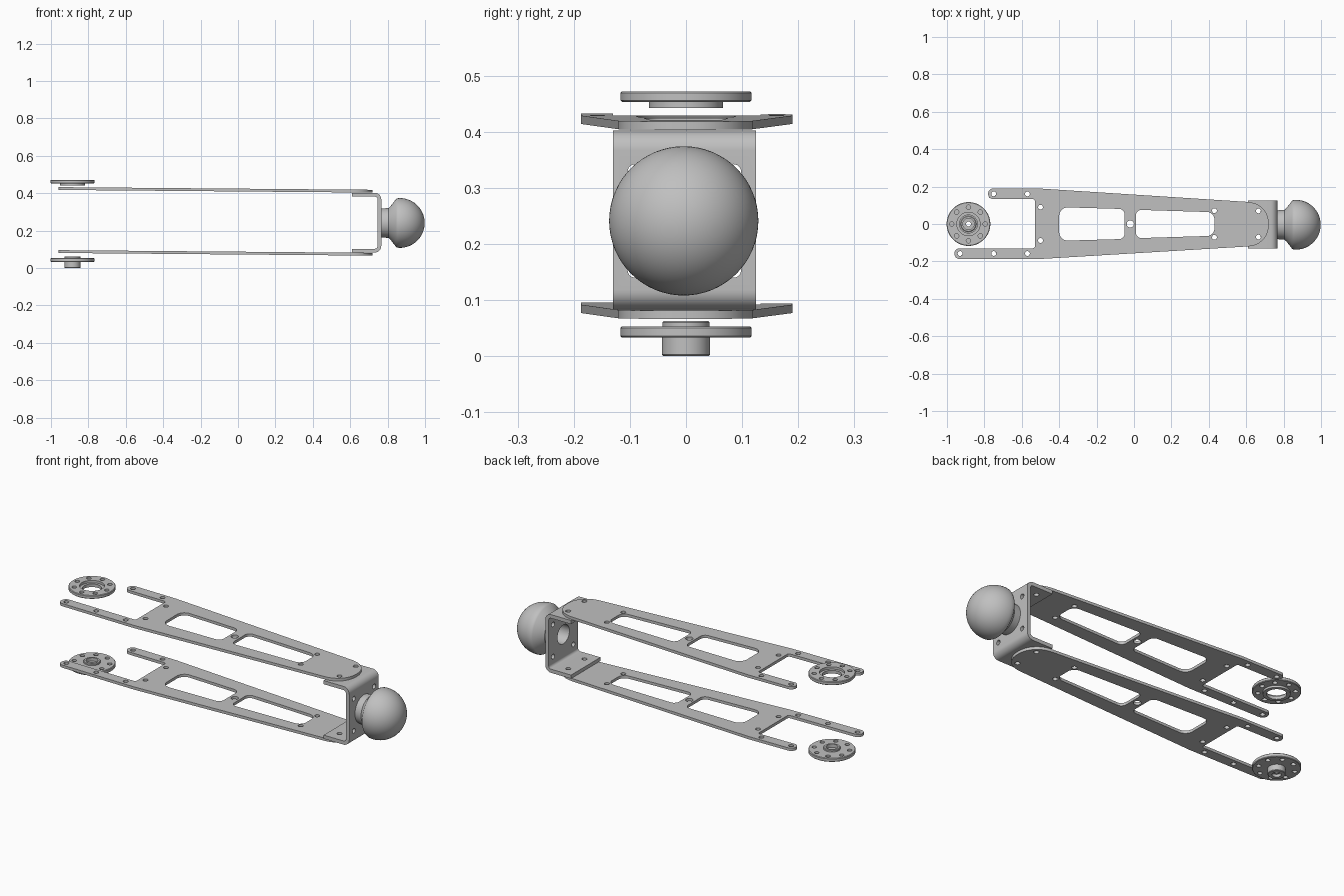
import bpy, bmesh
from math import pi, sin, cos, tan
from mathutils import Matrix, Vector

if "Cube" in bpy.data.objects:
    bpy.data.objects.remove(bpy.data.objects["Cube"])

GREY = (0.527, 0.527, 0.527, 1)
metal = bpy.data.materials.new("grey_metal")
metal.use_nodes = True
metal.diffuse_color = GREY
metal.node_tree.nodes["Principled BSDF"].inputs["Base Color"].default_value = GREY


def add_object(name, mesh):
    obj = bpy.data.objects.new(name, mesh)
    bpy.context.collection.objects.link(obj)
    return obj


def evaluated_mesh(obj):
    bpy.context.view_layer.update()
    graph = bpy.context.evaluated_depsgraph_get()
    return bpy.data.meshes.new_from_object(obj.evaluated_get(graph))


def finish(obj):
    obj.data.materials.clear()
    obj.data.materials.append(metal)
    bpy.ops.object.select_all(action='DESELECT')
    obj.select_set(True)
    bpy.context.view_layer.objects.active = obj
    bpy.ops.object.shade_smooth_by_angle(angle=pi / 6)


def rounded(corners, steps=10):
    """Outline from (x, y, radius) corners."""
    points = []
    for i, (x, y, r) in enumerate(corners):
        p = Vector((x, y))
        a = (Vector(corners[i - 1][:2]) - p).normalized()
        b = (Vector(corners[(i + 1) % len(corners)][:2]) - p).normalized()
        half = a.angle(b) / 2
        centre = p + (a + b).normalized() * r / sin(half)
        # unit directions from the arc centre to its two ends
        start = (p + a * r / tan(half) - centre) / r
        end = (p + b * r / tan(half) - centre) / r
        sweep = pi - 2 * half
        for k in range(steps + 1):
            t = k / steps
            way = start * sin((1 - t) * sweep) + end * sin(t * sweep)
            points.append(centre + way * r / sin(sweep))
    return points


def circle(x, y, r, n=20):
    return [(x + r * cos(2 * pi * k / n), y + r * sin(2 * pi * k / n)) for k in range(n)]


def flat_part(name, outlines, thickness, matrix):
    """Extruded sheet; outlines after the first become holes."""
    curve = bpy.data.curves.new(name, 'CURVE')
    curve.dimensions, curve.fill_mode, curve.extrude = '2D', 'BOTH', thickness / 2
    for outline in outlines:
        spline = curve.splines.new('POLY')
        spline.points.add(len(outline) - 1)
        for point, co in zip(spline.points, outline):
            point.co = (co[0], co[1], 0, 1)
        spline.use_cyclic_u = True
    temp = add_object(name + "_outline", curve)
    mesh = evaluated_mesh(temp)
    bpy.data.objects.remove(temp)
    bm = bmesh.new()
    bm.from_mesh(mesh)
    bmesh.ops.remove_doubles(bm, verts=bm.verts, dist=1e-5)
    bmesh.ops.recalc_face_normals(bm, faces=bm.faces)
    bmesh.ops.transform(bm, matrix=matrix, verts=bm.verts)
    bm.to_mesh(mesh)
    bm.free()
    return add_object(name, mesh)


def lathe(name, profile, matrix, closed=False, steps=64):
    """Spin (radius, height) points about the local z axis."""
    bm = bmesh.new()
    verts = [bm.verts.new((r, 0, h)) for r, h in profile]
    edges = [bm.edges.new(pair) for pair in zip(verts, verts[1:])]
    if closed:
        edges.append(bm.edges.new((verts[-1], verts[0])))
    bmesh.ops.spin(bm, geom=verts + edges, axis=(0, 0, 1), cent=(0, 0, 0),
                   angle=2 * pi, steps=steps, use_merge=True)
    bmesh.ops.remove_doubles(bm, verts=bm.verts, dist=1e-5)
    bmesh.ops.recalc_face_normals(bm, faces=bm.faces)
    bmesh.ops.transform(bm, matrix=matrix, verts=bm.verts)
    mesh = bpy.data.meshes.new(name)
    bm.to_mesh(mesh)
    bm.free()
    return add_object(name, mesh)


def drill(obj, holes):
    """Cut (position, radius, depth, axis) cylinders."""
    bm = bmesh.new()
    for position, radius, depth, axis in holes:
        turn = Vector((0, 0, 1)).rotation_difference(Vector(axis)).to_matrix().to_4x4()
        bmesh.ops.create_cone(bm, cap_ends=True, segments=24, radius1=radius, radius2=radius,
                              depth=depth, matrix=Matrix.Translation(position) @ turn)
    mesh = bpy.data.meshes.new("cutter")
    bm.to_mesh(mesh)
    bm.free()
    cutter = add_object("cutter", mesh)
    cutter.hide_render = True
    cut = obj.modifiers.new("holes", 'BOOLEAN')
    cut.operation, cut.solver, cut.object = 'DIFFERENCE', 'EXACT', cutter
    result = evaluated_mesh(obj)
    obj.modifiers.clear()
    obj.data = result
    bpy.data.objects.remove(cutter)


# Two slightly tilted forked arm plates
outline = rounded([
    (-0.96, -0.187, 0.027), (-0.96, -0.13, 0.027), (-0.53, -0.13, 0.012), (-0.53, 0.133, 0.012),
    (-0.78, 0.133, 0.027), (-0.78, 0.19, 0.027), (-0.51, 0.19, 0.1), (0.61, 0.118, 0.05),
    (0.72, 0.1, 0.11), (0.72, -0.105, 0.11), (0.61, -0.12, 0.05), (-0.5, -0.187, 0.1)])
slots = [rounded([(-0.4, -0.09, 0.045), (-0.05, -0.08, 0.03), (-0.05, 0.08, 0.03), (-0.4, 0.09, 0.045)]),
         rounded([(0.01, -0.076, 0.03), (0.43, -0.063, 0.04), (0.43, 0.063, 0.04), (0.01, 0.076, 0.03)])]
screws = [(-0.93, -0.158), (-0.75, 0.161), (-0.75, -0.158), (-0.57, 0.161), (-0.57, -0.158),
          (-0.5, 0.09), (-0.5, -0.088), (0.43, 0.071), (0.43, -0.071), (0.665, 0.07), (0.665, -0.07)]
holes = [circle(x, y, 0.013) for x, y in screws] + [circle(-0.02, 0, 0.019)]
for name, z in (("upper_arm_plate", 0.417), ("lower_arm_plate", 0.08)):
    tilt = Matrix.Translation((0, 0, z)) @ Matrix.Rotation(0.0085, 4, 'Y')
    finish(flat_part(name, [outline] + slots + holes, 0.015, tilt))

# C-shaped end bracket
lo, hi, wall = 0.083, 0.402, 0.02
section = rounded([(0.61, lo, 0.001), (0.766, lo, 0.035), (0.766, hi, 0.035), (0.61, hi, 0.001),
                   (0.61, hi - wall, 0.001), (0.746, hi - wall, 0.015),
                   (0.746, lo + wall, 0.015), (0.61, lo + wall, 0.001)])
bracket = flat_part("end_bracket", [section], 0.255,
                    Matrix.Translation((0, -0.003, 0)) @ Matrix.Rotation(pi / 2, 4, 'X'))
cuts = [((0.756, -0.004, 0.241), 0.052, 0.06, (1, 0, 0))]
for side in (-1, 1):
    cuts += [((0.756, side * 0.088 - 0.003, 0.241 + s * 0.088), 0.013, 0.06, (1, 0, 0)) for s in (-1, 1)]
    cuts += [((0.665, side * 0.07, z), 0.013, 0.06, (0, 0, 1)) for z in (lo + 0.01, hi - 0.01)]
drill(bracket, cuts)
finish(bracket)

# Ball end with a hollow flared neck
R = 0.133
arc = [(R * cos(a), R * sin(a)) for a in (pi / 2 * k / 24 for k in range(25))]
ball = [(0, -0.04), (0.052, -0.04), (0.052, -0.1), (0.077, -0.1), (0.08, -0.06), (0.088, -0.051),
        (0.128, -0.02), (0.132, -0.012)] + arc[:-1] + [(0, R)]
finish(lathe("ball_end", ball, Matrix.Translation((0.865, -0.004, 0.241)) @ Matrix.Rotation(pi / 2, 4, 'Y')))

# Upper ring and lower hub discs, each with a circle of screw holes
hub_x, c = -0.885, 0.003


def disc_holes(z, turn):
    angles = [k * pi / 4 + turn for k in range(8)]
    return [((hub_x + 0.09 * cos(a), 0.09 * sin(a), z), 0.012, 0.06, (0, 0, 1)) for a in angles]


place = Matrix.Translation((hub_x, 0, 0))
ring = [(0.048, 0.442), (0.066, 0.442), (0.066, 0.453), (0.117 - c, 0.453), (0.117, 0.453 + c),
        (0.117, 0.472 - c), (0.117 - c, 0.472), (0.062, 0.472), (0.062, 0.459), (0.048, 0.459)]
upper = lathe("upper_ring_disc", ring, place, closed=True)
drill(upper, disc_holes(0.46, 0))
finish(upper)

hub = [(0.013, 0.015), (0.022, 0.015), (0.022, 0), (0.043 - c, 0), (0.043, c), (0.043, 0.033),
       (0.117 - c, 0.033), (0.117, 0.033 + c), (0.117, 0.053 - c), (0.117 - c, 0.053),
       (0.042, 0.053), (0.042, 0.063 - c), (0.042 - c, 0.063), (0.03, 0.063), (0.03, 0.045), (0.013, 0.045)]
lower = lathe("lower_hub_disc", hub, place, closed=True)
drill(lower, disc_holes(0.043, pi / 8))
finish(lower)
